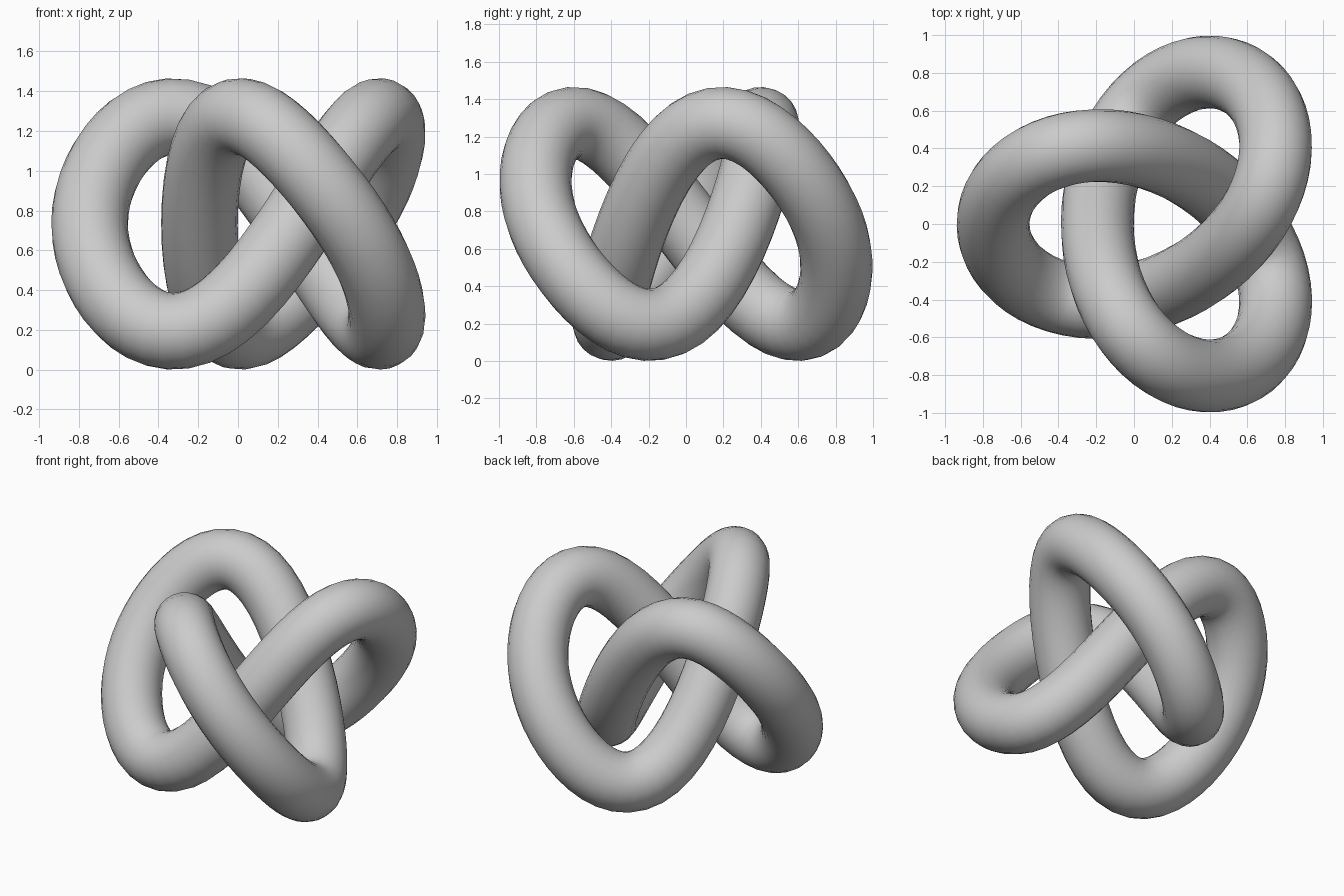
import bpy
from math import sin, cos, tau

if "Cube" in bpy.data.objects:
    bpy.data.objects.remove(bpy.data.objects["Cube"])

# Centre line of the trefoil: two counter-rotating circles plus a wave in height
A, B, H, TUBE = 0.602, 0.276, 0.528, 0.193
SEGMENTS = 120
CENTRE_X, CENTRE_Z = 0.132, 0.733


def knot_point(t):
    x = CENTRE_X - (A * cos(2 * t) + B * cos(t))
    y = A * sin(2 * t) - B * sin(t)
    z = CENTRE_Z + H * (sin(3 * t) - 0.11 * sin(6 * t))
    return (x, y, z, 1)


# Round tube swept along the closed centre line
curve = bpy.data.curves.new("trefoil_knot", 'CURVE')
curve.dimensions = '3D'
curve.fill_mode = 'FULL'
curve.bevel_depth = TUBE
curve.bevel_resolution = 10
spline = curve.splines.new('POLY')
spline.points.add(SEGMENTS - 1)
for i, p in enumerate(spline.points):
    p.co = knot_point(tau * i / SEGMENTS)
spline.use_cyclic_u = True

knot = bpy.data.objects.new("trefoil_knot", curve)
bpy.context.collection.objects.link(knot)

# Turn it into a smooth-shaded mesh
bpy.context.view_layer.objects.active = knot
knot.select_set(True)
bpy.ops.object.convert(target='MESH')
bpy.ops.object.shade_smooth()
